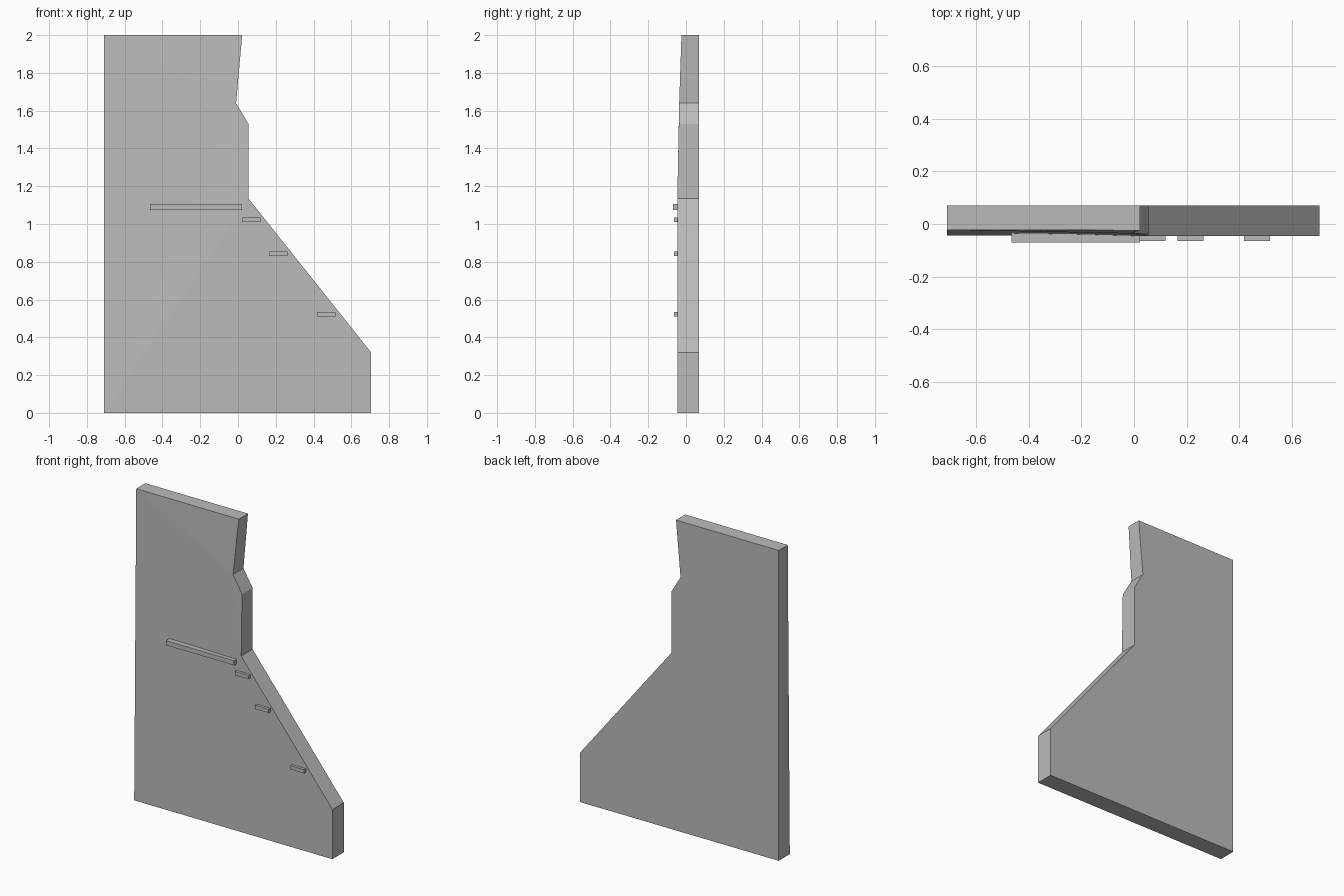
import bpy
import bmesh

cube = bpy.data.objects.get("Cube")
if cube:
    bpy.data.objects.remove(cube, do_unlink=True)

grey = bpy.data.materials.new("plain grey")
grey.use_nodes = True
colour = (0.5, 0.5, 0.5, 1)
grey.diffuse_color = colour
grey.node_tree.nodes["Principled BSDF"].inputs["Base Color"].default_value = colour

BACK = 0.07


def extrude_outline(name, outline):
    """Join an outline of (x, z, front y) points to a flat back."""
    bm = bmesh.new()
    front = [bm.verts.new((x, y, z)) for x, z, y in outline]
    back = [bm.verts.new((x, BACK, z)) for x, z, y in outline]
    bm.faces.new(front)
    bm.faces.new(back[::-1])
    for i in range(len(front)):
        j = (i + 1) % len(front)
        bm.faces.new((front[j], front[i], back[i], back[j]))
    # Split the slightly warped front cleanly
    bmesh.ops.triangulate(bm, faces=[f for f in bm.faces if len(f.verts) > 4])
    bmesh.ops.recalc_face_normals(bm, faces=bm.faces)
    mesh = bpy.data.meshes.new(name)
    bm.to_mesh(mesh)
    bm.free()
    mesh.materials.append(grey)
    obj = bpy.data.objects.new(name, mesh)
    bpy.context.collection.objects.link(obj)
    return obj


def add_bar(name, x0, x1, z, height, y0, y1):
    bpy.ops.mesh.primitive_cube_add(size=1, location=((x0 + x1) / 2, (y0 + y1) / 2, z))
    bar = bpy.context.object
    bar.name = name
    bar.scale = (x1 - x0, y1 - y0, height)
    bar.data.materials.append(grey)


# Wall slab, thinning towards the top
extrude_outline("wall_slab", [
    (-0.71, 0, -0.043), (0.705, 0, -0.046), (0.705, 0.32, -0.046),
    (0.055, 1.135, -0.046), (0.055, 1.53, -0.038), (-0.01, 1.64, -0.036),
    (0.022, 2, -0.024), (-0.71, 2, -0.022),
])

# Long ledge and three small holds on the front
add_bar("long_ledge", -0.465, 0.022, 1.09, 0.03, -0.07, -0.03)
for i, (x, z) in enumerate([(0.022, 1.022), (0.165, 0.843), (0.418, 0.521)]):
    add_bar(f"small_hold_{i + 1}", x, x + 0.098, z, 0.024, -0.064, -0.036)
